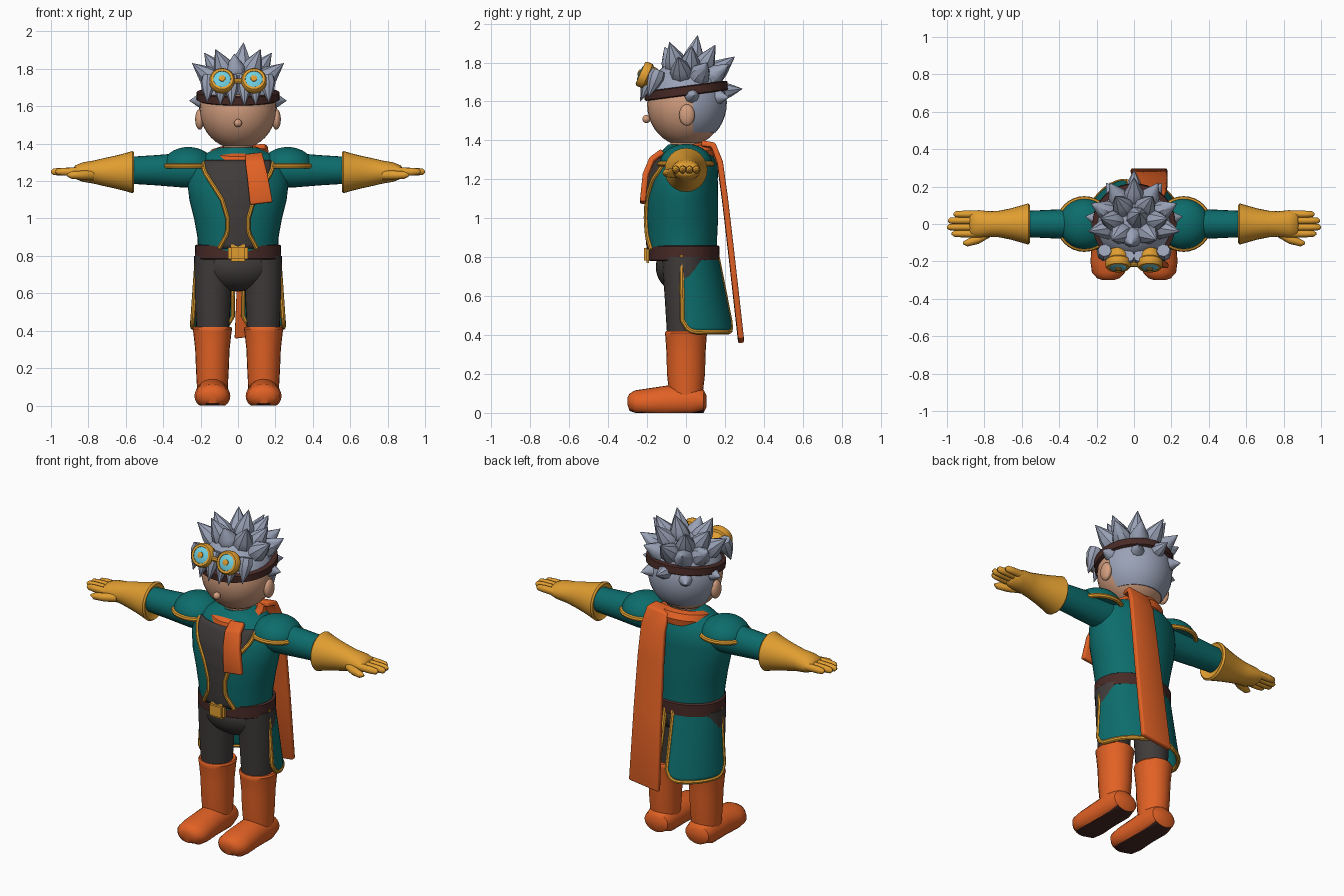
import bpy, bmesh
from math import cos, sin, pi, radians, sqrt
from mathutils import Vector, Matrix

if "Cube" in bpy.data.objects:
    bpy.data.objects.remove(bpy.data.objects["Cube"])


def material(name, r, g, b):
    m = bpy.data.materials.new(name)
    m.use_nodes = True
    m.diffuse_color = (r, g, b, 1)
    node = next(n for n in m.node_tree.nodes if n.type == "BSDF_PRINCIPLED")
    node.inputs["Base Color"].default_value = (r, g, b, 1)
    return m


TEAL = material("teal cloth", .004, .15, .15)
GOLD = material("gold trim", .75, .34, .03)
ORANGE = material("orange cloth", .76, .12, .018)
BROWN = material("brown leather", .065, .023, .019)
GREY = material("dark grey cloth", .05, .044, .042)
SKIN = material("skin", .65, .34, .21)
HAIR = material("silver hair", .32, .36, .47)
LENS = material("cyan lens", .16, .62, .74)
SIDES = ((1, "left"), (-1, "right"))


def finish(name, mat, bm, loc=(0, 0, 0), tilt=0):
    bmesh.ops.recalc_face_normals(bm, faces=bm.faces)
    mesh = bpy.data.meshes.new(name)
    bm.to_mesh(mesh)
    bm.free()
    obj = bpy.data.objects.new(name, mesh)
    obj.location = loc
    obj.rotation_euler.x = tilt
    mesh.materials.append(mat)
    bpy.context.collection.objects.link(obj)
    return obj


def loft(name, mat, rings, axis="z", loc=(0, 0, 0), tilt=0, sides=24, floor=-9):
    """Skin elliptical rings (position, radius, radius, offset, offset) along an axis."""
    bm = bmesh.new()
    loops = []
    for ring in rings:
        t, a = ring[:2]
        b = ring[2] if len(ring) > 2 else a
        u, v = ring[3:5] if len(ring) > 4 else (0, 0)
        loop = []
        for i in range(sides):
            p, q = u + a * cos(2 * pi * i / sides), v + b * sin(2 * pi * i / sides)
            co = {"x": (t, p, q), "y": (p, t, q), "z": (p, q, t)}[axis]
            loop.append(bm.verts.new((co[0], co[1], max(co[2], floor))))
        loops.append(loop)
    for l, m in zip(loops, loops[1:]):
        for i in range(sides):
            j = (i + 1) % sides
            bm.faces.new((l[i], l[j], m[j], m[i]))
    bm.faces.new(loops[0])
    bm.faces.new(loops[-1])
    return finish(name, mat, bm, loc, tilt)


def ball(name, mat, loc, scale, cuts=()):
    """Ellipsoid, keeping only the side of each cut that its normal points to."""
    bm = bmesh.new()
    bmesh.ops.create_uvsphere(bm, u_segments=32, v_segments=20, radius=1)
    bmesh.ops.scale(bm, vec=scale, verts=bm.verts)
    for co, no in cuts:
        bmesh.ops.bisect_plane(bm, geom=bm.verts[:] + bm.edges[:] + bm.faces[:],
                               plane_co=co, plane_no=no, clear_inner=True)
        bmesh.ops.holes_fill(bm, edges=[e for e in bm.edges if e.is_boundary])
    return finish(name, mat, bm, loc)


def tube(name, mat, points, radius, closed=False):
    curve = bpy.data.curves.new(name, "CURVE")
    curve.dimensions = "3D"
    curve.bevel_depth, curve.bevel_resolution, curve.use_fill_caps = radius, 2, True
    spline = curve.splines.new("POLY")
    spline.points.add(len(points) - 1)
    for p, co in zip(spline.points, points):
        p.co = (*co, 1)
    spline.use_cyclic_u = closed
    curve.materials.append(mat)
    obj = bpy.data.objects.new(name, curve)
    bpy.context.collection.objects.link(obj)
    bpy.ops.object.select_all(action="DESELECT")
    obj.select_set(True)
    bpy.context.view_layer.objects.active = obj
    bpy.ops.object.convert(target="MESH")


def sheet(name, mat, rows, thickness):
    """Grid of points given a thickness."""
    bm = bmesh.new()
    grid = [[bm.verts.new(co) for co in row] for row in rows]
    for l, m in zip(grid, grid[1:]):
        for i in range(len(l) - 1):
            bm.faces.new((l[i], l[i + 1], m[i + 1], m[i]))
    obj = finish(name, mat, bm)
    mod = obj.modifiers.new("thickness", "SOLIDIFY")
    mod.thickness, mod.offset = thickness, 0
    return obj


def ribbon(name, stations, thickness):
    obj = sheet(name, ORANGE, [[(x + k * w, y, z + .12 * k * w) for k in (-1, 0, 1)]
                               for x, y, z, w in stations], thickness)
    mod = obj.modifiers.new("soft edge", "BEVEL")
    mod.width, mod.segments = .008, 2


def spike(name, base, tip, r):
    base, tip = Vector(base), Vector(tip)
    d = tip - base
    obj = loft(name, HAIR, [(k * d.length, w * r) for k, w in
                            ((0, .85), (.25, 1), (.5, .78), (.8, .33), (1, .02))], sides=8)
    obj.matrix_world = Matrix.Translation(base) @ d.to_track_quat("Z", "Y").to_matrix().to_4x4()


def lerp(table, z):
    for a, b in zip(table, table[1:]):
        if z <= b[0]:
            k = (z - a[0]) / (b[0] - a[0])
            return [p + k * (q - p) for p, q in zip(a, b)]
    return table[-1]


# Torso, front panel and vest edging
TORSO = [(.8, .212, .175, 0, -.015), (.9, .217, .18, 0, -.02), (1, .235, .185, 0, -.02),
         (1.1, .26, .185, 0, -.02), (1.2, .272, .178, 0, -.015), (1.28, .25, .165, 0, 0),
         (1.34, .19, .13, 0, 0), (1.38, .1, .1, 0, .01)]
EDGE = [(.84, .1), (.87, .085), (.92, .057), (1, .055), (1.1, .085), (1.18, .135),
        (1.25, .18), (1.31, .19)]
loft("vest", TEAL, TORSO, sides=40)


def chest(x, z, lift):
    _, rx, ry, _, cy = lerp(TORSO, z)
    return (x, cy - ry * sqrt(1 - (x / rx) ** 2) - lift, z)


heights = [.84 + .47 * i / 20 for i in range(21)]
sheet("front_panel", GREY, [[chest(lerp(EDGE, z)[1] * k / 6, z, .005) for k in range(-6, 7)]
                            for z in heights], .006)
loft("belt", BROWN, [(.78, .222, .175), (.785, .229, .182), (.855, .229, .182),
                     (.86, .222, .175)], loc=(0, -.01, 0), sides=40)
bm = bmesh.new()
bmesh.ops.create_cube(bm, size=1)
bmesh.ops.scale(bm, vec=(.105, .04, .09), verts=bm.verts)
bmesh.ops.bevel(bm, geom=bm.edges[:], offset=.014, segments=2, affect="EDGES")
finish("buckle", GOLD, bm, (0, -.197, .815))
ball("hips", GREY, (0, -.01, .75), (.205, .145, .14))

for s, side in SIDES:
    tube(side + "_vest_trim", GOLD, [chest(s * lerp(EDGE, z)[1], z, .006) for z in heights], .012)

    # Legs and boots
    loft(side + "_leg", GREY, [(.36, .085), (.6, .098, .1), (.8, .1, .115)],
         loc=(s * .135, -.01, 0))
    loft(side + "_boot_shaft", ORANGE, [(.05, .08), (.2, .088, .098), (.3, .092, .1),
         (.39, .102, .106), (.41, .106, .109), (.42, .1, .103), (.42, .085)],
         loc=(s * .137, 0, 0))
    foot = loft(side + "_boot_foot", ORANGE, [(.105, .05, .03, 0, .06), (.09, .078, .06, 0, .06),
                (.03, .09, .09, 0, .06), (-.1, .088, .085, 0, .055), (-.2, .096, .075, 0, .05),
                (-.26, .088, .066, 0, .05), (-.29, .06, .045, 0, .055), (-.3, .03, .02, 0, .06)],
                "y", (s * .137, 0, 0), floor=0)
    foot.data.materials.append(BROWN)
    for f in foot.data.polygons:
        f.material_index = int(f.normal.z < -.8 and f.center.z < .02)

    # Coat tails with edging
    def tail(u, v):
        low = .415 + .06 * abs(2 * u - 1) ** 8
        z = .81 + (low - .81) * v
        k = (.81 - z) / .4
        a = radians(-4 + 87 * u)
        return (s * (.218 + .028 * k) * cos(a), -.01 + .01 * k + (.17 + .07 * k) * sin(a), z)
    n = 16
    sheet(side + "_coat_tail", TEAL, [[tail(i / n, j / n) for i in range(n + 1)]
                                      for j in range(n + 1)], .014)
    rim = [(0, j / n) for j in range(n)] + [(i / n, 1) for i in range(n + 1)]
    rim += [(1, 1 - j / n) for j in range(1, n + 1)]
    tube(side + "_coat_trim", GOLD, [tail(*p) for p in rim], .013)

    # Sleeve, shoulder guard, glove
    loft(side + "_sleeve", TEAL, [(s * .16, .085, .09), (s * .3, .082, .092),
         (s * .45, .076, .08), (s * .58, .07, .072)], "x", (0, 0, 1.258))
    ball(side + "_shoulder_guard", TEAL, (s * .265, 0, 1.28), (.138, .135, .102),
         [((0, 0, 0), (0, 0, 1))])
    tube(side + "_shoulder_trim", GOLD, [(s * .265 + .137 * cos(pi * i / 16),
         .135 * sin(pi * i / 16), 1.28) for i in range(32)], .014, True)
    loft(side + "_glove", GOLD, [(s * x, a, b) for x, a, b in (
        (.57, .075, .075), (.555, .1, .105), (.565, .11, .113), (.6, .1, .102), (.66, .083, .087),
        (.72, .071, .074), (.77, .068, .062), (.83, .074, .052), (.87, .068, .036),
        (.88, .05, .02))], "x", (0, 0, 1.248))
    for y, tip in ((.052, .965), (.018, .995), (-.017, 1), (-.052, .975)):
        loft(side + "_finger", GOLD, [(s * .83, .02, .022), (s * (tip - .05), .019, .021),
             (s * (tip - .012), .016, .017), (s * tip, .005)], "x", (0, y, 1.25), sides=12)
    loft(side + "_thumb", GOLD, [(s * .77, .026, .026, -.045, 0), (s * .83, .026, .024, -.08, 0),
         (s * .89, .02, .02, -.1, 0), (s * .915, .006, .006, -.102, 0)],
         "x", (0, 0, 1.232), sides=12)

    # Ears and goggles
    ball(side + "_ear", SKIN, (s * .205, .005, 1.53), (.024, .04, .055))
    at = {"axis": "y", "loc": (s * .085, -.198, 1.73), "tilt": -.42}
    loft(side + "_goggle_rim", GOLD, [(.06, .045), (.03, .057), (.01, .058), (0, .068),
         (-.03, .068), (-.04, .06), (-.04, .047), (-.033, .046)], **at)
    loft(side + "_goggle_lens", LENS, [(-.03, .05), (-.038, .046), (-.044, .03),
                                       (-.046, .005)], **at)
    loft(side + "_goggle_stud", GOLD, [(-.04, .018), (-.05, .017), (-.053, .008)], **at)

tube("goggle_bridge", GOLD, [(-.04, -.215, 1.735), (.04, -.215, 1.735)], .014)

# Scarf
ring = [(.115 * cos(pi * i / 20), .11 * sin(pi * i / 20), 1.325 + .022 * sin(pi * i / 20))
        for i in range(40)]
tube("scarf_collar", ORANGE, ring, .048, True)
ribbon("scarf_front_end", [(.085, -.12, 1.34, .045), (.09, -.175, 1.3, .05),
       (.105, -.208, 1.22, .055), (.125, -.222, 1.08, .06)], .03)
ribbon("scarf_back_end", [(.085, .08, 1.38, .06), (.09, .14, 1.37, .07), (.095, .175, 1.28, .078),
       (.095, .2, 1.1, .083), (.09, .235, .8, .09), (.08, .283, .37, .098)], .03)

# Head, hair and headband
loft("neck", SKIN, [(1.3, .08), (1.44, .08)])
ball("head", SKIN, (0, 0, 1.585), (.205, .2, .215))
ball("nose", SKIN, (0, -.203, 1.51), (.021, .021, .021))
ball("hair_cap", HAIR, (0, 0, 1.595), (.212, .208, .22), [((0, 0, .04), (0, .15, 1))])
ball("hair_back", HAIR, (0, 0, 1.595), (.212, .21, .225),
     [((0, .035, 0), (0, 1, 0)), ((0, 0, -.155), (0, 0, 1))])
loft("headband", BROWN, [(-.025, .212, .208), (-.02, .222, .217), (.02, .222, .217),
     (.025, .21, .206)], loc=(0, 0, 1.655), tilt=.13, sides=40)

# Spikes: middle tips, then mirrored tips, growing out from the skull centre
CENTRE = Vector((0, 0, 1.63))
middle = [(.03, .06, 1.94), (-.02, -.11, 1.88), (0, .25, 1.83), (0, .29, 1.665)]
paired = [(.12, -.085, 1.905), (.18, .03, 1.885), (.245, -.04, 1.83), (.1, .15, 1.89),
          (.23, .11, 1.8), (.13, .22, 1.79), (.26, .04, 1.63), (.15, .22, 1.62)]
for x, y, z in middle + [(s * x, y, z) for x, y, z in paired for s in (1, -1)]:
    d = Vector((x, y, z)) - CENTRE
    low = z < 1.7
    spike("hair_spike", CENTRE + d.normalized() * (.17 if low else .14), (x, y, z),
          .042 if low else .06)
for s, side in SIDES:
    for x, y, z in ((.035, -.235, 1.6), (.095, -.23, 1.605), (.165, -.195, 1.62)):
        spike(side + "_fringe", (s * x * .95, y * .72, 1.76), (s * x, y, z), .042)

# Smooth shading with sharp creases kept
bpy.ops.object.select_all(action="DESELECT")
for o in bpy.data.objects:
    if o.type == "MESH":
        o.select_set(True)
        bpy.context.view_layer.objects.active = o
bpy.ops.object.shade_smooth_by_angle(angle=radians(40))
